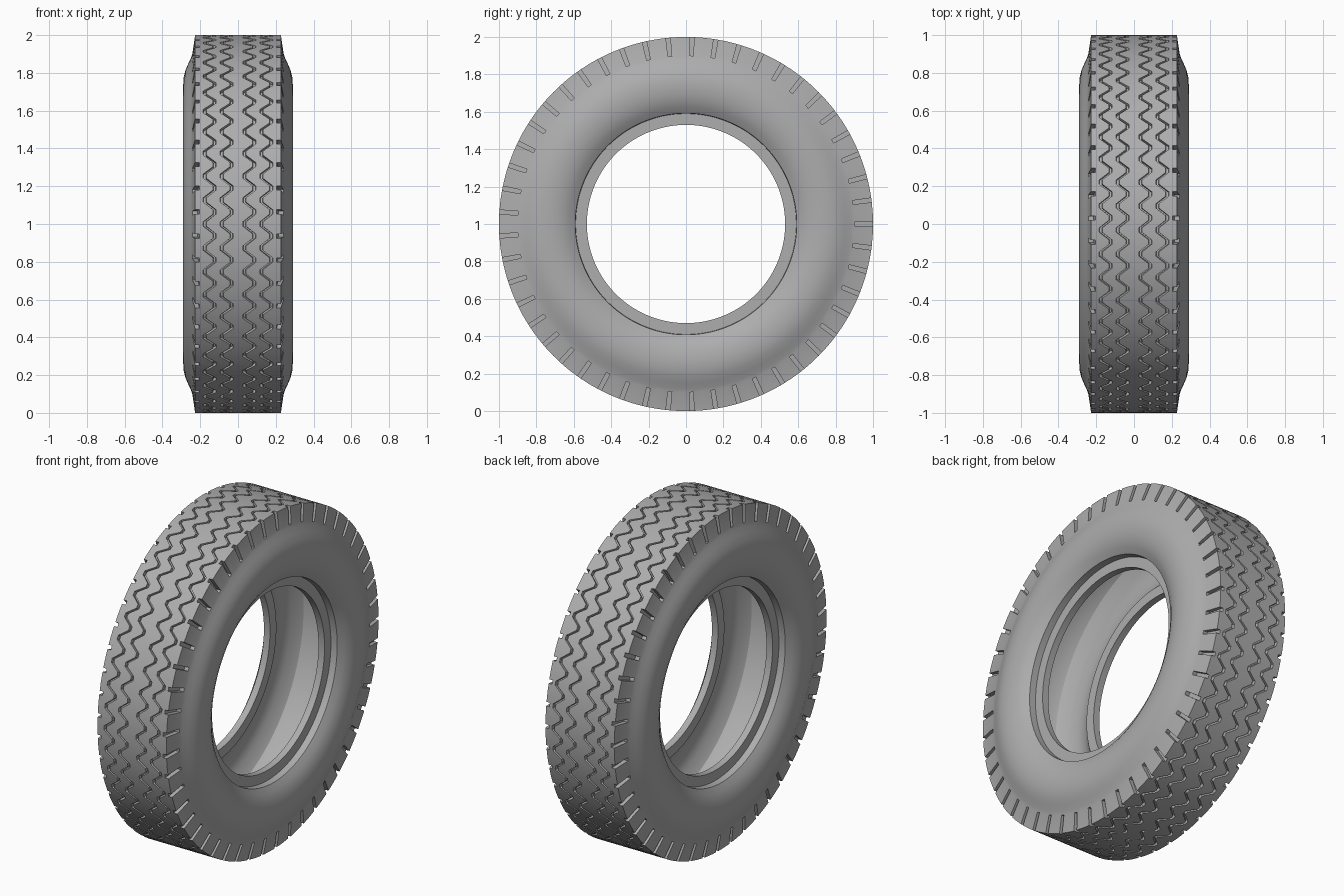
import bpy, bmesh, math

if "Cube" in bpy.data.objects:
    bpy.data.objects.remove(bpy.data.objects["Cube"])

PITCHES = 49                       # tread blocks around the tyre
STEPS = (-0.09, 0.09, 0.41, 0.59)  # columns within one pitch
ZIGZAG = (1, 1, -1, -1)            # groove sideways swing per column
SWING = 0.026
DEPTH = 0.018

rubber = bpy.data.materials.new("rubber_grey")
rubber.use_nodes = True
colour = (0.42, 0.42, 0.42, 1)
rubber.diffuse_color = colour
bsdf = rubber.node_tree.nodes["Principled BSDF"]
bsdf.inputs["Base Color"].default_value = colour
bsdf.inputs["Roughness"].default_value = 0.8


def groove(x, half=0.008):
    """Rows (x, radius, swing) of one zigzag groove."""
    return [(x - half, 1, SWING), (x - half * 0.7, 1 - DEPTH, SWING),
            (x + half * 0.7, 1 - DEPTH, SWING), (x + half, 1, SWING)]


def fixed(points):
    return [(x, r, 0) for x, r in points]


# Half cross-section: tread, shoulder, sidewall, bead, inner liner
tread = groove(0.06) + groove(0.15)
shoulder = fixed([(0.205, 1), (0.227, 1), (0.242, 0.9)])
sidewall = fixed([(0.249, 0.88), (0.263, 0.85), (0.278, 0.815), (0.287, 0.78),
                  (0.29, 0.74), (0.287, 0.70), (0.278, 0.66), (0.262, 0.625),
                  (0.24, 0.592)])
bead = fixed([(0.20, 0.59), (0.20, 0.53), (0.16, 0.53), (0.16, 0.59)])
liner = fixed([(0.20, 0.63), (0.235, 0.69), (0.245, 0.76), (0.23, 0.83),
               (0.19, 0.89), (0.12, 0.92)])
half = tread + shoulder + sidewall + bead + liner
edge = len(tread)                  # row where the shoulder notch starts
count = len(half)
profile = half + [(-x, r, s) for x, r, s in reversed(half)]

bm = bmesh.new()


def place(x, r, angle):
    return bm.verts.new((x, r * math.cos(angle), 1 + r * math.sin(angle)))


# Revolve the cross-section
angles, columns = [], []
for i in range(PITCHES):
    for step, zig in zip(STEPS, ZIGZAG):
        angle = (i + step) * math.tau / PITCHES
        angles.append(angle)
        columns.append([place(x + s * zig, r, angle) for x, r, s in profile])

rows = len(profile)
notched = {edge, edge + 1, rows - 2 - edge, rows - 3 - edge}
for c, a in enumerate(columns):
    n = (c + 1) % len(columns)
    b = columns[n]
    is_notch = c % len(STEPS) == 0
    for k in range(rows):
        if is_notch and k in notched:
            continue
        m = (k + 1) % rows
        bm.faces.new((a[k], b[k], b[m], a[m]))
    if is_notch:
        # Shoulder notch: floor, end wall and two side walls on each side
        for side in (1, -1):
            ks = [edge + j if side > 0 else rows - 1 - edge - j for j in range(3)]
            da, db = (place(side * 0.215, 0.9, angles[j]) for j in (c, n))
            bm.faces.new((a[ks[0]], b[ks[0]], db, da))
            bm.faces.new((da, db, b[ks[2]], a[ks[2]]))
            for col, d in ((a, da), (b, db)):
                bm.faces.new([col[k] for k in ks] + [d])

bmesh.ops.recalc_face_normals(bm, faces=bm.faces)
mesh = bpy.data.meshes.new("tyre")
bm.to_mesh(mesh)
bm.free()
mesh.materials.append(rubber)
tyre = bpy.data.objects.new("tyre", mesh)
bpy.context.collection.objects.link(tyre)

# Smooth rubber with crisp grooves
bpy.ops.object.select_all(action='DESELECT')
tyre.select_set(True)
bpy.context.view_layer.objects.active = tyre
bpy.ops.object.shade_smooth_by_angle(angle=math.radians(30))
